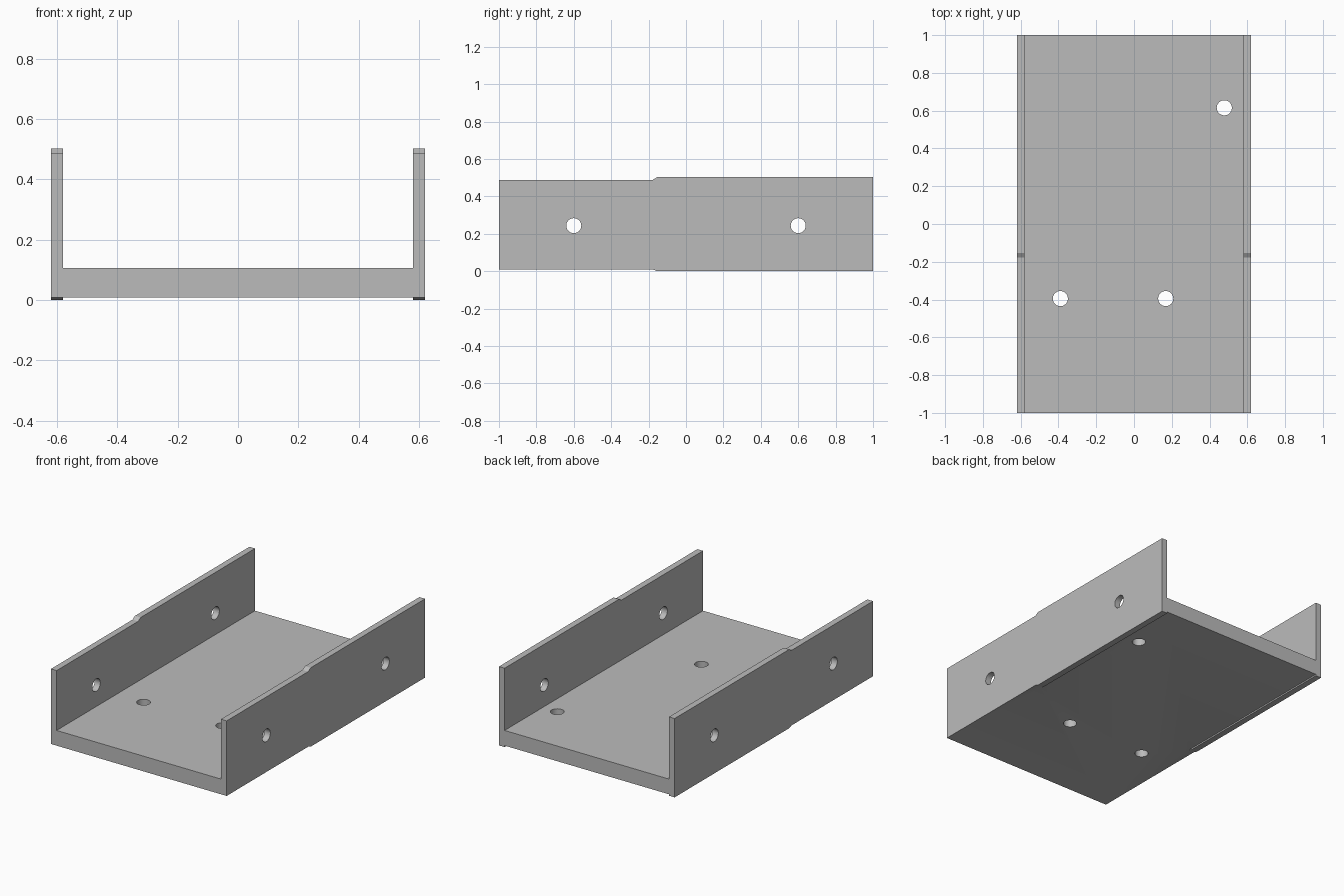
import bpy
import bmesh
from math import pi
from mathutils import Matrix, Vector

cube = bpy.data.objects.get("Cube")
if cube:
    bpy.data.objects.remove(cube, do_unlink=True)

HALF_W, INNER, HALF_L = 0.62, 0.58, 1.0
FLOOR_LOW, FLOOR_TOP = 0.009, 0.106
LOW_TOP, HIGH_TOP = 0.488, 0.503
STEP_FRONT, STEP_BACK = -0.178, -0.154
HOLE_R = 0.04

grey = bpy.data.materials.new("plain grey")
grey.use_nodes = True
colour = (0.5, 0.5, 0.5, 1)
grey.diffuse_color = colour
grey.node_tree.nodes["Principled BSDF"].inputs["Base Color"].default_value = colour


def make_object(name, bm):
    bmesh.ops.recalc_face_normals(bm, faces=bm.faces)
    mesh = bpy.data.meshes.new(name)
    bm.to_mesh(mesh)
    bm.free()
    mesh.materials.append(grey)
    obj = bpy.data.objects.new(name, mesh)
    bpy.context.collection.objects.link(obj)
    return obj


def extrude_side(name, profile, x0, x1):
    """Extrude a (y, z) outline along x."""
    bm = bmesh.new()
    face = bm.faces.new([bm.verts.new((x0, y, z)) for y, z in profile])
    out = bmesh.ops.extrude_face_region(bm, geom=[face])
    verts = [g for g in out["geom"] if isinstance(g, bmesh.types.BMVert)]
    bmesh.ops.translate(bm, verts=verts, vec=(x1 - x0, 0, 0))
    return make_object(name, bm)


def combine(target, other, operation):
    mod = target.modifiers.new(operation.lower(), "BOOLEAN")
    mod.object = other
    mod.operation = operation
    mod.solver = "EXACT"
    other.hide_render = True
    bpy.context.view_layer.objects.active = target
    bpy.ops.object.modifier_apply(modifier=mod.name)
    bpy.data.objects.remove(other, do_unlink=True)


def drill(target, centre, depth, rotation):
    bm = bmesh.new()
    place = Matrix.Translation(Vector(centre)) @ rotation
    bmesh.ops.create_cone(bm, cap_ends=True, segments=48, radius1=HOLE_R,
                          radius2=HOLE_R, depth=depth, matrix=place)
    combine(target, make_object("drill", bm), "DIFFERENCE")


# Floor plate
floor = [(-HALF_L, FLOOR_LOW), (HALF_L, FLOOR_LOW),
         (HALF_L, FLOOR_TOP), (-HALF_L, FLOOR_TOP)]
channel = extrude_side("channel_bracket", floor, -HALF_W, HALF_W)

# Side walls, taller and deeper behind a small sloped step
wall = [(-HALF_L, FLOOR_LOW), (STEP_FRONT, FLOOR_LOW), (STEP_BACK, 0),
        (HALF_L, 0), (HALF_L, HIGH_TOP), (STEP_BACK, HIGH_TOP),
        (STEP_FRONT, LOW_TOP), (-HALF_L, LOW_TOP)]
for side in (-1, 1):
    combine(channel, extrude_side("wall", wall, side * INNER, side * HALF_W), "UNION")

# Wall holes run through both sides, floor holes run straight down
for y in (-0.6, 0.6):
    drill(channel, (0, y, 0.243), 2, Matrix.Rotation(pi / 2, 4, "Y"))
for x, y in ((-0.39, -0.395), (0.168, -0.395), (0.478, 0.615)):
    drill(channel, (x, y, 0), 0.4, Matrix.Identity(4))

channel.select_set(True)
bpy.context.view_layer.objects.active = channel
bpy.ops.object.shade_smooth_by_angle(angle=pi / 6)
